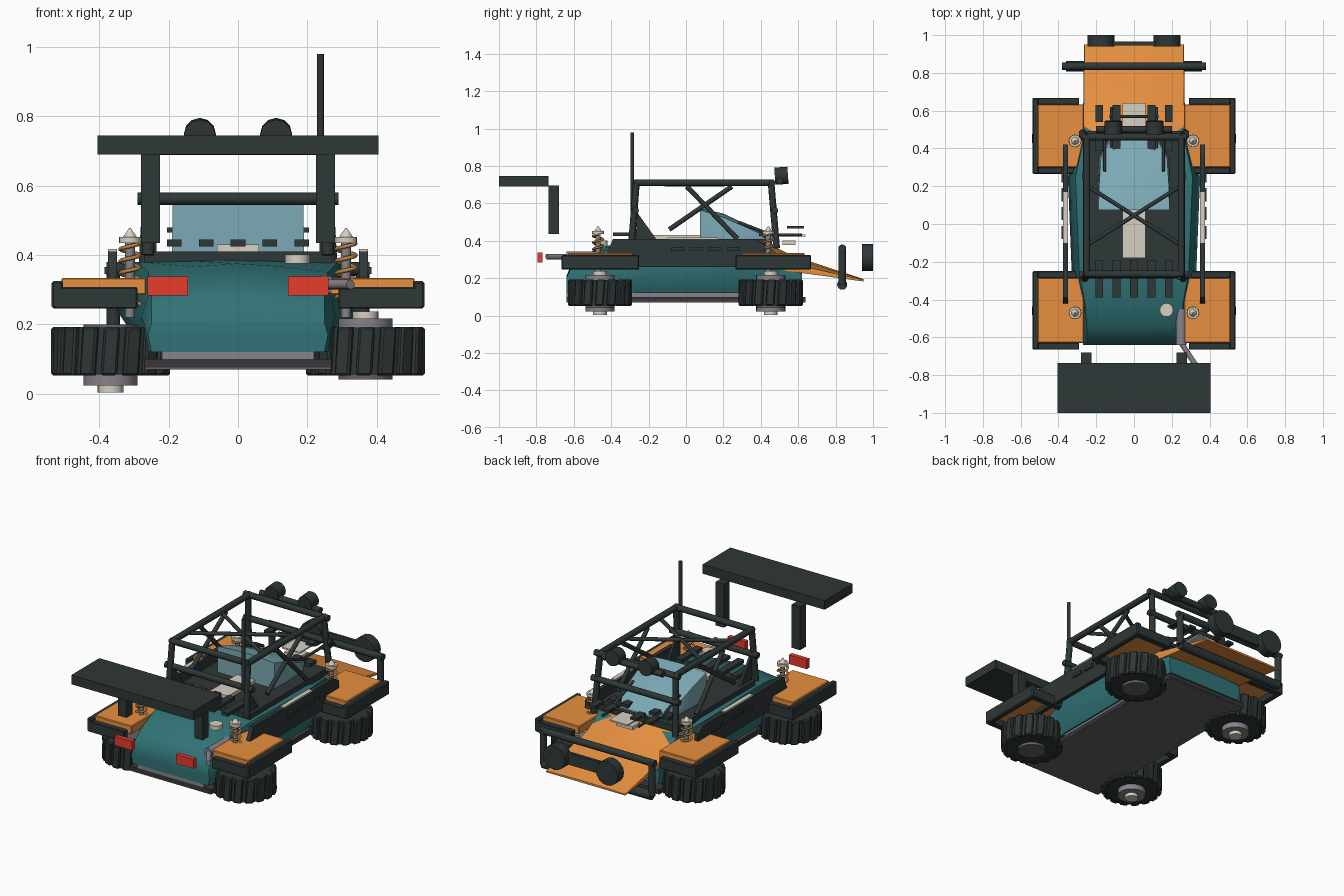
import bpy, bmesh, math
from mathutils import Vector

if "Cube" in bpy.data.objects:
    bpy.data.objects.remove(bpy.data.objects["Cube"])


def material(name, r, g, b):
    m = bpy.data.materials.new(name)
    m.use_nodes = True
    m.diffuse_color = (r, g, b, 1)
    m.node_tree.nodes["Principled BSDF"].inputs["Base Color"].default_value = (r, g, b, 1)
    return m


TEAL = material("teal paint", 0.03, 0.17, 0.18)
ORANGE = material("orange paint", 0.8, 0.28, 0.05)
BLACK = material("black trim", 0.028, 0.038, 0.038)
GLASS = material("pale blue glass", 0.2, 0.4, 0.46)
RED = material("red lamp", 0.8, 0.045, 0.025)
CREAM = material("cream", 0.68, 0.63, 0.54)
GREY = material("grey metal", 0.24, 0.23, 0.26)
FLOOR = material("dark floor", 0.04, 0.037, 0.04)
PAN = material("underside grey", 0.13, 0.122, 0.132)
BRONZE = material("bronze spring", 0.5, 0.24, 0.06)


def finish(name, bm, mat, smooth=False):
    bmesh.ops.recalc_face_normals(bm, faces=bm.faces)
    me = bpy.data.meshes.new(name)
    bm.to_mesh(me)
    bm.free()
    me.materials.append(mat)
    ob = bpy.data.objects.new(name, me)
    bpy.context.collection.objects.link(ob)
    if smooth:
        bpy.ops.object.select_all(action='DESELECT')
        ob.select_set(True)
        bpy.context.view_layer.objects.active = ob
        bpy.ops.object.shade_smooth_by_angle(angle=math.radians(40))
    return ob


def box(name, xs, ys, zs, mat, bevel=0):
    bm = bmesh.new()
    bmesh.ops.create_cube(bm, size=1)
    for v in bm.verts:
        for i, (lo, hi) in enumerate((xs, ys, zs)):
            v.co[i] = (lo + hi) / 2 + v.co[i] * (hi - lo)
    if bevel:
        bmesh.ops.bevel(bm, geom=bm.edges[:], offset=bevel, segments=1, affect='EDGES')
    return finish(name, bm, mat)


def side_box(name, xs, ys, zs, mat):
    for label, s in (("left", 1), ("right", -1)):
        box(label + "_" + name, sorted((s * xs[0], s * xs[1])), ys, zs, mat)


def rod(name, a, b, r, mat, r2=None, sides=16):
    a, b = Vector(a), Vector(b)
    bm = bmesh.new()
    bmesh.ops.create_cone(bm, cap_ends=True, segments=sides, radius1=r,
                          radius2=r if r2 is None else r2, depth=(b - a).length)
    turn = (b - a).to_track_quat('Z', 'Y')
    for v in bm.verts:
        v.co = turn @ v.co + (a + b) / 2
    return finish(name, bm, mat, True)


def side_rod(name, a, b, r, mat, sides=16):
    for label, s in (("left", 1), ("right", -1)):
        rod(label + "_" + name, (s * a[0], a[1], a[2]), (s * b[0], b[1], b[2]), r, mat, sides=sides)


def loft(name, sections, mat):
    """Each section: y, half widths low / mid / top, heights low / mid / top / crown."""
    bm = bmesh.new()
    rings = []
    for y, w0, w1, w2, z0, z1, z2, zc in sections:
        half = [(w0, z0), (w1, z1), (w2, z2), (w2 / 2, (z2 + 2 * zc) / 3)]
        ring = half + [(0, zc)] + [(-x, z) for x, z in reversed(half)]
        rings.append([bm.verts.new((x, y, z)) for x, z in ring])
    n = len(rings[0])
    for p, q in zip(rings, rings[1:]):
        for i in range(n):
            bm.faces.new((p[i], p[(i + 1) % n], q[(i + 1) % n], q[i]))
    bm.faces.new(rings[0])
    bm.faces.new(rings[-1])
    return finish(name, bm, mat, True)


def side_profile(name, x0, x1, points, mat):
    """Extrude a (y, z) outline from x0 to x1."""
    bm = bmesh.new()
    face = bm.faces.new([bm.verts.new((x0, y, z)) for y, z in points])
    new = bmesh.ops.extrude_face_region(bm, geom=[face])["geom"]
    bmesh.ops.translate(bm, vec=(x1 - x0, 0, 0), verts=[g for g in new if isinstance(g, bmesh.types.BMVert)])
    return finish(name, bm, mat)


# Body shell, hood, floor
loft("body_shell", [
    (-0.64, .25, .26, .25, .12, .17, .2, .21),
    (-0.61, .26, .27, .25, .12, .2, .26, .28),
    (-0.54, .26, .28, .25, .12, .22, .31, .33),
    (-0.42, .26, .29, .26, .12, .22, .35, .375),
    (-0.25, .27, .33, .29, .12, .24, .38, .385),
    (0.25, .27, .35, .31, .12, .24, .38, .385),
    (0.46, .26, .28, .265, .12, .24, .35, .36),
    (0.62, .25, .26, .25, .12, .19, .22, .23)], TEAL)
loft("hood", [
    (0.44, .265, .27, .268, .25, .3, .345, .385),
    (0.56, .265, .268, .265, .235, .25, .28, .325),
    (0.75, .265, .268, .265, .21, .22, .235, .26),
    (0.95, .262, .264, .262, .182, .187, .19, .195)], ORANGE)
box("floor_pan", (-.27, .27), (-.64, .64), (.075, .1), FLOOR)
box("floor_underside", (-.268, .268), (-.638, .638), (.07, .075), PAN)
box("rear_skid", (-.22, .22), (-.64, -.6), (.1, .12), GREY)
side_box("sill_tube", (.2, .26), (-.3, .3), (.1, .125), GREY)

# Side panels with vents and steps
for label, s in (("left", 1), ("right", -1)):
    side_profile(label + "_side_panel", s * .35, s * .375,
                 [(-.42, .26), (-.42, .34), (-.39, .41), (.37, .41), (.42, .38), (.42, .26)], BLACK)
    side_profile(label + "_rear_gusset", s * .235, s * .25, [(-.27, .41), (-.26, .55), (-.16, .41)], BLACK)
    for k in range(4):
        box(label + "_side_vent", sorted((s * .37, s * .385)), (-.08 + k * .1, -.01 + k * .1), (.345, .365), BLACK)
side_box("sill_cap", (.35, .376), (-.1, .17), (.41, .417), CREAM)

# Cockpit deck, stripes, louvres
box("cockpit_deck", (-.27, .27), (-.27, .46), (.37, .41), BLACK)
box("cockpit_stripe", (-.06, .06), (-.18, .1), (.41, .43), CREAM)
box("hood_stripe", (-.06, .06), (.5, .64), (.424, .433), CREAM)
box("hood_block", (-.055, .055), (.515, .585), (.378, .4), CREAM)
for k in range(-2, 3):
    x = k * .092
    box("rear_louvre", (x - .021, x + .021), (-.39, -.19), (.425, .445), BLACK)
    if k:
        box("hood_louvre", (x - .021, x + .021), (.54, .63), (.465, .48), BLACK)
        box("cowl_louvre", (x - .021, x + .021), (.39, .45), (.425, .445), BLACK)
side_rod("hood_rail", (.12, .36, .432), (.12, .62, .432), .008, BLACK)
rod("hood_cross_rail", (-.13, .57, .472), (.13, .57, .472), .008, BLACK)
side_rod("wiper", (.155, .28, .5), (.155, .46, .43), .008, BLACK)

# Windscreen
loft("windscreen", [
    (0.075, .19, .19, .188, .41, .47, .565, .575),
    (0.2, .19, .19, .185, .41, .45, .525, .545),
    (0.35, .185, .185, .175, .41, .425, .46, .475),
    (0.45, .13, .13, .12, .405, .41, .415, .42)], GLASS)

# Roll cage
side_rod("rear_post", (.26, -.29, .4), (.25, -.265, .71), .018, BLACK)
side_rod("front_post", (.27, .485, .36), (.25, .455, .71), .018, BLACK)
side_rod("roof_rail", (.25, -.275, .71), (.25, .47, .71), .018, BLACK)
side_rod("side_brace_up", (.255, -.09, .46), (.25, .245, .69), .013, BLACK)
side_rod("side_brace_down", (.25, .005, .69), (.26, .275, .41), .013, BLACK)
side_rod("roof_brace", (.245, .2, .7), (-.245, -.11, .7), .011, BLACK)
for name, y, z, w in (("rear_roof_bar", -.265, .71, .26), ("front_roof_bar", .46, .71, .28),
                      ("rear_cross_bar", -.27, .562, .29), ("front_cross_bar", .475, .562, .29),
                      ("lamp_bar", .5, .72, .2)):
    rod(name, (-w, y, z), (w, y, z), .018, BLACK)
side_rod("roof_lamp", (.11, .475, .745), (.11, .545, .75), .046, BLACK, sides=12)
rod("antenna", (.238, -.288, .56), (.238, -.288, .98), .01, BLACK)

# Wing and tail
box("wing", (-.405, .405), (-1, -.735), (.69, .745), BLACK)
side_box("wing_post", (.225, .28), (-.735, -.68), (.435, .695), BLACK)
side_box("tail_lamp", (.145, .262), (-.795, -.768), (.283, .338), RED)
rod("muffler", (.25, -.64, .315), (.25, -.45, .315), .028, GREY)
rod("tailpipe", (.25, -.63, .315), (.325, -.745, .315), .014, GREY)
rod("fuel_cap", (.172, -.455, .375), (.172, -.455, .402), .036, CREAM)

# Bumper hoop and driving lamps
rod("bumper_top_tube", (-.38, .835, .36), (.38, .835, .36), .02, BLACK)
rod("bumper_low_tube", (-.36, .835, .165), (.36, .835, .165), .027, BLACK)
side_rod("bumper_post", (.36, .835, .165), (.36, .835, .37), .02, BLACK)
side_rod("driving_lamp", (.175, .94, .31), (.175, 1, .31), .072, BLACK)
box("driving_lamp_bar", (-.175, .175), (.945, .965), (.275, .345), BLACK)

# Corner assemblies: fender, wheel, shock absorber
for end, y, sh, y0, y1 in (("front", -.46, -.47, -.665, -.25), ("rear", .453, .44, .265, .668)):
    for label, s in (("left", 1), ("right", -1)):
        tag = end + "_" + label + "_"
        x = s * .368
        box(tag + "fender", sorted((s * .265, s * .51)), (y0 + .035, y1 - .035), (.285, .334), ORANGE, .004)
        box(tag + "fender_outer_lip", sorted((s * .505, s * .538)), (y0, y1), (.245, .325), BLACK, .006)
        for edge, lo, hi in (("fore", y0, y0 + .036), ("aft", y1 - .036, y1)):
            box(tag + "fender_" + edge + "_lip", sorted((s * .29, s * .53)), (lo, hi), (.245, .308), BLACK, .004)

        rod(tag + "tyre", (x, y, .055), (x, y, .19), .158, BLACK, sides=36)
        bm = bmesh.new()
        for k in range(16):
            a = k * math.tau / 16
            lug = bmesh.ops.create_cube(bm, size=1)["verts"]
            for v in lug:
                r, t = .155 + v.co.x * .034, v.co.y * .046 + v.co.z * .01
                v.co = (x + r * math.cos(a) - t * math.sin(a), y + r * math.sin(a) + t * math.cos(a),
                        .122 + v.co.z * .14)
        bmesh.ops.bevel(bm, geom=bm.edges[:], offset=.006, segments=1, affect='EDGES')
        finish(tag + "tyre_lugs", bm, BLACK)

        # Outer hub is on top on one side and underneath on the other
        def out(d):
            return (x, y, .12 + s * d)
        rod(tag + "hub", out(.05), out(.097), .078, GREY, sides=24)
        rod(tag + "hub_cap", out(.09), out(.117), .037, CREAM)
        rod(tag + "inner_hub", out(-.05), out(-.08), .078, PAN, sides=24)

        sx = s * .312
        rod(tag + "shock_body", (sx, sh, .22), (sx, sh, .45), .014, GREY)
        rod(tag + "shock_cap", (sx, sh, .435), (sx, sh, .452), .032, CREAM)
        rod(tag + "shock_tip", (sx, sh, .452), (sx, sh, .478), .02, CREAM, r2=.002)
        curve = bpy.data.curves.new(tag + "spring", 'CURVE')
        curve.dimensions = '3D'
        curve.bevel_depth = .006
        curve.bevel_resolution = 1
        path = curve.splines.new('POLY')
        path.points.add(60)
        for k, p in enumerate(path.points):
            a = k * math.tau / 12
            p.co = (sx + .028 * math.cos(a), sh + .028 * math.sin(a), .26 + k * .0029, 1)
        curve.materials.append(BRONZE)
        bpy.context.collection.objects.link(bpy.data.objects.new(tag + "spring", curve))
